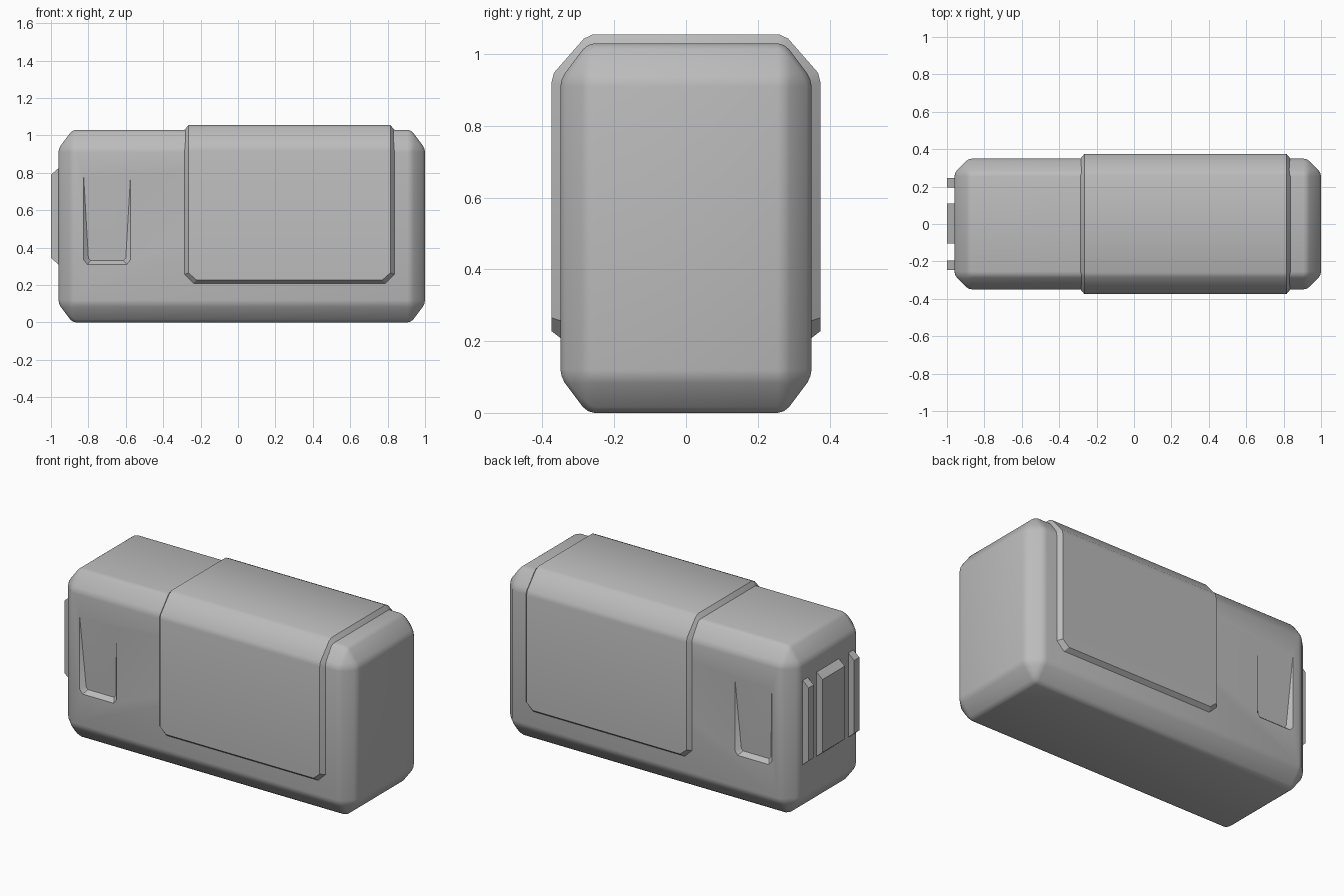
import bpy, bmesh, math
from mathutils import Vector

cube = bpy.data.objects.get("Cube")
if cube:
    bpy.data.objects.remove(cube, do_unlink=True)

grey = bpy.data.materials.new("light grey")
grey.use_nodes = True
grey.diffuse_color = (0.5, 0.5, 0.5, 1)
grey.node_tree.nodes["Principled BSDF"].inputs["Base Color"].default_value = (0.5, 0.5, 0.5, 1)


def add(name, bm):
    bmesh.ops.recalc_face_normals(bm, faces=bm.faces)
    mesh = bpy.data.meshes.new(name)
    bm.to_mesh(mesh)
    bm.free()
    obj = bpy.data.objects.new(name, mesh)
    mesh.materials.append(grey)
    bpy.context.collection.objects.link(obj)
    return obj


def hull(name, points):
    bm = bmesh.new()
    for p in points:
        bm.verts.new(p)
    bmesh.ops.convex_hull(bm, input=bm.verts)
    bmesh.ops.dissolve_limit(bm, angle_limit=0.01, verts=bm.verts, edges=bm.edges)
    return add(name, bm)


def activate(obj):
    bpy.ops.object.select_all(action="DESELECT")
    obj.select_set(True)
    bpy.context.view_layer.objects.active = obj


def smooth(obj, degrees=32):
    activate(obj)
    bpy.ops.object.shade_smooth_by_angle(angle=math.radians(degrees))


# Body: chamfered box with softened chamfer edges
half = Vector((0.98, 0.35, 0.515))
cut = Vector((0.075, 0.075, 0.1))
centre = Vector((0.02, 0, 0.515))
signs = [(a, b, c) for a in (-1, 1) for b in (-1, 1) for c in (-1, 1)]
points = []
for s in signs:
    for axis in range(3):
        corner = half - cut
        corner[axis] = half[axis]
        points.append(centre + Vector([corner[i] * s[i] for i in range(3)]))
body = hull("body", points)
soft = body.modifiers.new("soft edges", "BEVEL")
soft.width = 0.02
soft.segments = 2
soft.limit_method = "ANGLE"
soft.angle_limit = math.radians(20)
activate(body)
bpy.ops.object.modifier_apply(modifier=soft.name)

# Wedge-shaped finger slots on both long sides, deepest at the bottom
mid, top, depth = -0.7, 0.78, 0.027
rim = [(0.125, top), (0.125, 0.335), (0.105, 0.31)]
floor = [(0.1, 0.345), (0.088, 0.332)]
for side in (-1, 1):
    pts = []
    for m in (-1, 1):
        for x, z in rim:
            pts += [(mid + m * x, side * y, z) for y in (0.35, 0.42)]
        pts += [(mid + m * x, side * (0.35 - depth), z) for x, z in floor]
    cutter = hull("slot_cutter", pts)
    boolean = body.modifiers.new("slot", "BOOLEAN")
    boolean.operation = "DIFFERENCE"
    boolean.solver = "EXACT"
    boolean.object = cutter
    activate(body)
    bpy.ops.object.modifier_apply(modifier=boolean.name)
    bpy.data.objects.remove(cutter, do_unlink=True)
smooth(body)

# Raised sleeve over the top and both sides, with a sloped rim
x_min, x_max, slope = -0.29, 0.84, 0.025
inner = [(0.345, 0.205), (0.345, 0.255), (0.345, 0.915), (0.335, 0.935), (0.275, 1.01), (0.255, 1.025)]
outer = [(0.375, 0.228), (0.375, 0.265), (0.375, 0.92), (0.368, 0.948), (0.285, 1.043), (0.26, 1.055)]
inset = [0.05, 0, 0, 0, 0, 0]


def across(half_profile):
    return [(-y, z) for y, z in half_profile] + [(y, z) for y, z in reversed(half_profile)]


bm = bmesh.new()
rows = []
for (yi, zi), (yo, zo), d in zip(across(inner), across(outer), inset + inset[::-1]):
    e = d * 0.85 + slope
    rows.append([bm.verts.new(p) for p in (
        (x_min + d, yi, zi), (x_min + e, yo, zo), (x_max - e, yo, zo), (x_max - d, yi, zi))])
for a, b in zip(rows, rows[1:]):
    for i in range(3):
        bm.faces.new((a[i], a[i + 1], b[i + 1], b[i]))
    bm.faces.new((a[3], a[0], b[0], b[3]))
for end in (rows[0], rows[-1]):
    bm.faces.new(end)
smooth(add("sleeve", bm))

# Three upright ribs on the short end
for name, y0, y1 in (("front_rib", -0.245, -0.195), ("middle_rib", -0.105, 0.11), ("back_rib", 0.195, 0.245)):
    hull(name, [(x, y, z) for y in (y0, y1)
                for x, z in ((-0.94, 0.3), (-0.96, 0.31), (-1, 0.345), (-1, 0.79), (-0.96, 0.825), (-0.94, 0.835))])
